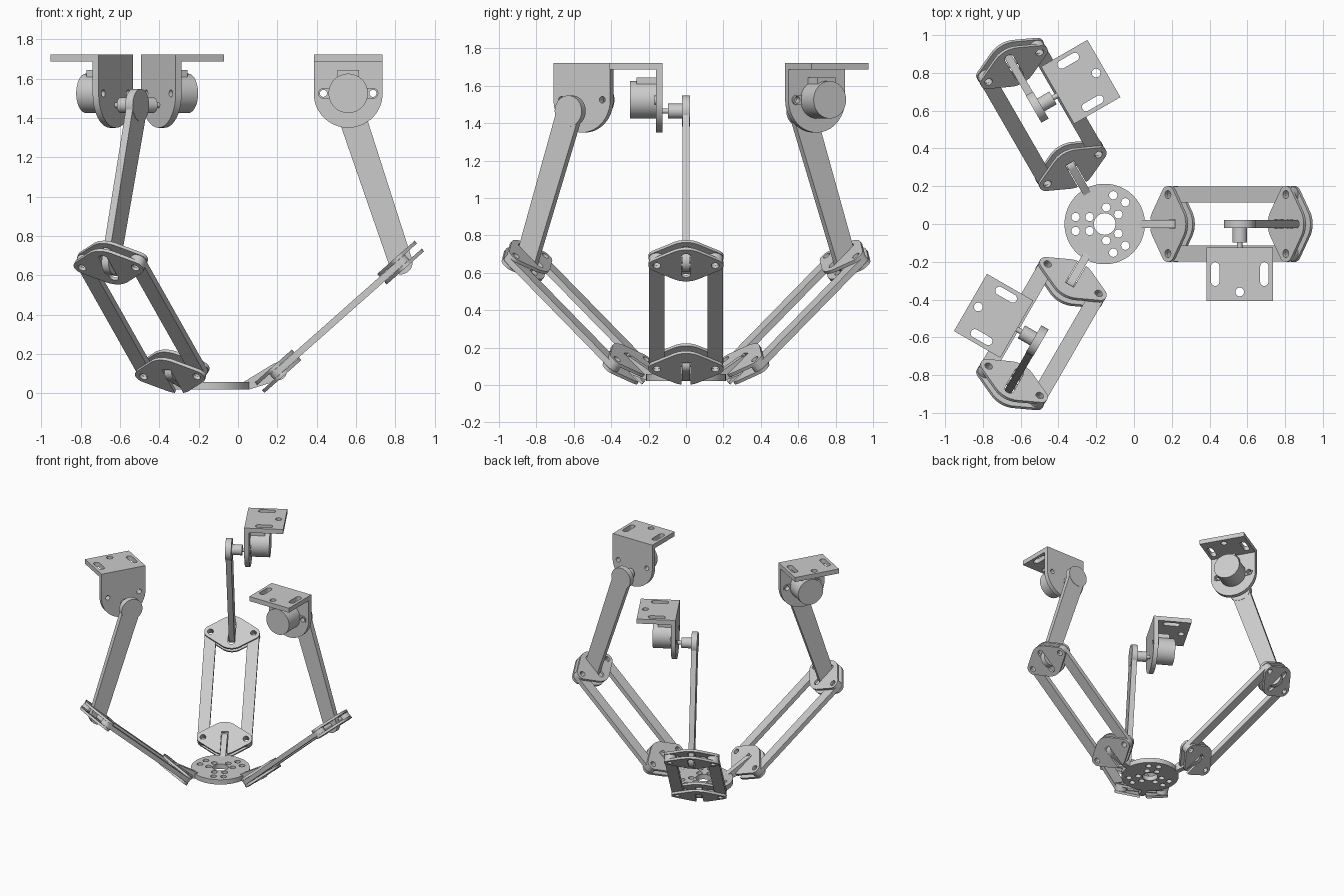
import bpy, bmesh
from math import cos, sin, pi, radians, atan2
from mathutils import Matrix, Vector
from mathutils.geometry import convex_hull_2d

cube = bpy.data.objects.get("Cube")
if cube:
    bpy.data.objects.remove(cube, do_unlink=True)

grey = bpy.data.materials.new("light_grey")
grey.use_nodes = True
grey.diffuse_color = (0.6, 0.6, 0.6, 1)
grey.node_tree.nodes["Principled BSDF"].inputs["Base Color"].default_value = (0.6, 0.6, 0.6, 1)

CENTRE = Vector((-0.155, 0, 0))
SCENE = bpy.context.scene.collection


def circle(x, y, r, n=40):
    return [(x + r * cos(2 * pi * i / n), y + r * sin(2 * pi * i / n)) for i in range(n)]


def hull(*loops):
    pts = [Vector(p) for loop in loops for p in loop]
    return [tuple(pts[i]) for i in convex_hull_2d(pts)]


def slot(x, y, half_x, half_y):
    r = min(half_x, half_y)
    dx, dy = half_x - r, half_y - r
    return hull(circle(x - dx, y - dy, r, 20), circle(x + dx, y + dy, r, 20))


def rect(x0, x1, y0, y1):
    return [(x0, y0), (x1, y0), (x1, y1), (x0, y1)]


def sheet(outline, holes, thickness):
    """Extruded flat outline with holes, centred on its thickness."""
    curve = bpy.data.curves.new("outline", "CURVE")
    curve.dimensions = "2D"
    curve.fill_mode = "BOTH"
    curve.extrude = thickness / 2
    for loop in [outline] + holes:
        s = curve.splines.new("POLY")
        s.points.add(len(loop) - 1)
        for p, (x, y) in zip(s.points, loop):
            p.co = (x, y, 0, 1)
        s.use_cyclic_u = True
    temp = bpy.data.objects.new("outline", curve)
    SCENE.objects.link(temp)
    deps = bpy.context.evaluated_depsgraph_get()
    mesh = bpy.data.meshes.new_from_object(temp.evaluated_get(deps))
    bpy.data.objects.remove(temp, do_unlink=True)
    bpy.data.curves.remove(curve)
    bm = bmesh.new()
    bm.from_mesh(mesh)
    bmesh.ops.remove_doubles(bm, verts=bm.verts, dist=1e-5)
    bmesh.ops.recalc_face_normals(bm, faces=bm.faces)
    for f in bm.faces:
        f.smooth = True
    bm.to_mesh(mesh)
    bm.free()
    mesh.set_sharp_from_angle(angle=radians(30))
    mesh.materials.clear()
    mesh.materials.append(grey)
    return mesh


def place(name, mesh, frame):
    mesh.name = name
    ob = bpy.data.objects.new(name, mesh)
    SCENE.objects.link(ob)
    ob.matrix_world = frame


def three(name, outline, holes, thickness, frame):
    """Repeat a part of the first arm on all three arms."""
    mesh = sheet(outline, holes, thickness)
    for k in range(3):
        turn = (Matrix.Translation(CENTRE) @ Matrix.Rotation(2 * pi * k / 3, 4, "Z")
                @ Matrix.Translation(-CENTRE))
        place(f"{name}_{k + 1}", mesh, turn @ frame)


def upright(y):
    """Frame whose sheet lies in the vertical xz plane at depth y."""
    return Matrix.Translation((0, y, 0)) @ Matrix.Rotation(pi / 2, 4, "X")


def upright_span(name, outline, holes, y0, y1):
    three(name, outline, holes, y1 - y0, upright((y0 + y1) / 2))


# Platform with a centre hole and three groups of four small holes
holes = [circle(0, 0, 0.057)]
for k in range(3):
    a = pi / 3 + 2 * pi * k / 3
    for r in (0.08, 0.154):
        for t in (-0.037, 0.037):
            holes.append(circle(r * cos(a) - t * sin(a), r * sin(a) + t * cos(a), 0.022, 20))
place("platform", sheet(circle(0, 0, 0.213, 80), holes, 0.038),
      Matrix.Translation(CENTRE + Vector((0, 0, 0.04))))

# Key joints of one arm in x, z
LOW, ELBOW, SHAFT, MOTOR = (0.203, 0.112), (0.827, 0.665), (0.56, 1.465), (0.56, 1.525)
dx, dz = ELBOW[0] - LOW[0], ELBOW[1] - LOW[1]
length, tilt = (dx * dx + dz * dz) ** 0.5, atan2(dz, dx)


def along(joint, offset):
    """Frame in the plane of the parallel rods, shifted along its normal."""
    return (Matrix.Translation((joint[0], 0, joint[1])) @ Matrix.Rotation(-tilt, 4, "Y")
            @ Matrix.Translation((0, 0, offset)))


# Joint plates: a rounded lozenge, slotted at the elbow, notched at the platform
PIN = 0.156
lozenge = hull(circle(0, 0, 0.127, 64), circle(0, PIN, 0.045), circle(0, -PIN, 0.045))
pin_holes = [circle(0, s * PIN, 0.021, 24) for s in (-1, 1)]
NW = 0.025
rest = sorted((p for p in lozenge if not (p[0] < 0 and abs(p[1]) < NW)),
              key=lambda p: atan2(p[1], p[0]))
notched = rest + [(-0.124, NW), (0.05, NW), (0.05, -NW), (-0.124, -NW)]
for side, offset in (("upper", 0.027), ("lower", -0.027)):
    three(f"elbow_{side}_plate", lozenge, pin_holes + [slot(0, 0, 0.095, NW)],
          0.018, along(ELBOW, offset))
    three(f"wrist_{side}_plate", notched, pin_holes, 0.018, along(LOW, offset))

# Pair of parallel rods
for s, side in ((1, "left"), (-1, "right")):
    bar = hull(circle(0, s * PIN, 0.042), circle(length, s * PIN, 0.042))
    bar_holes = [circle(x, s * PIN, 0.021, 24) for x in (0, length)]
    three(f"{side}_rod", bar, bar_holes, 0.034, along(LOW, 0))

# Hinge pins across the joints
for name, j in (("elbow_pin", ELBOW), ("wrist_pin", LOW)):
    upright_span(name, circle(*j, 0.016, 20), [], -0.11, 0.11)

# Platform lug and upper arm
upright_span("platform_lug", hull(circle(*LOW, 0.045), rect(0.03, 0.06, 0.021, 0.059)),
             [], -0.021, 0.021)
upright_span("upper_arm", hull(circle(*SHAFT, 0.07), circle(*ELBOW, 0.06)), [], -0.02, 0.02)
upright_span("arm_disc", circle(*SHAFT, 0.083, 48), [], -0.022, 0.022)
upright_span("hub", circle(*SHAFT, 0.039), [], -0.097, -0.02)
upright_span("drive_shaft", circle(*SHAFT, 0.014, 20), [], -0.16, -0.09)

# Motor with top box and fixing ears
mx, mz = MOTOR
screws = [circle(mx + s * 0.126, mz, 0.018, 20) for s in (-1, 1)]
upright_span("motor", circle(*MOTOR, 0.1, 56), [], -0.3, -0.16)
upright_span("motor_box", rect(mx - 0.055, mx + 0.055, mz, 1.643), [], -0.265, -0.16)
upright_span("motor_ears", hull(circle(mx - 0.126, mz, 0.027), circle(mx + 0.126, mz, 0.027)),
             screws, -0.168, -0.16)

# Angle bracket: round-bottomed wall and slotted top plate
wall = hull(circle(mx, mz, 0.175, 72), rect(mx - 0.175, mx + 0.175, 1.6, 1.722))
upright_span("bracket_wall", wall, screws, -0.16, -0.125)
top_holes = [slot(mx + s * 0.13, -0.265, 0.022, 0.063) for s in (-1, 1)]
top_holes.append(circle(mx, -0.36, 0.023, 24))
three("bracket_top", rect(mx - 0.175, mx + 0.175, -0.408, -0.125), top_holes, 0.036,
      Matrix.Translation((0, 0, 1.704)))
